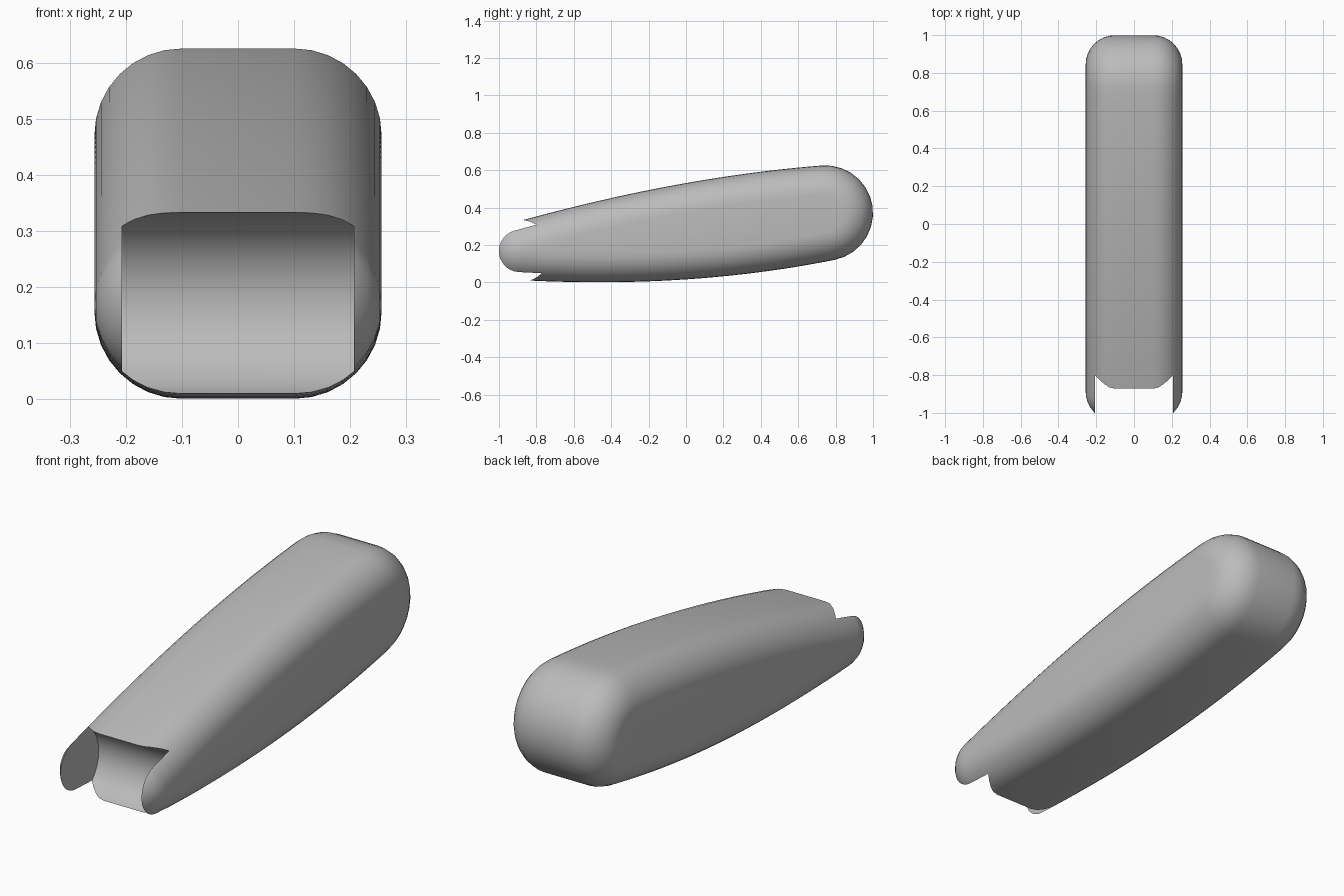
import bpy, bmesh, math
from mathutils import Vector

if "Cube" in bpy.data.objects:
    bpy.data.objects.remove(bpy.data.objects["Cube"])

R = 0.155                        # rounding radius of all edges
FLAT = 0.101                     # half width of the flat band
FRONT = Vector((-0.888, 0.168))  # centres of the end arcs, as (y, z)
BACK = Vector((0.745, 0.371))
BACK_R = 0.255


def normal(slope, side):
    """Outward unit normal of a line of this slope, side 1 is up."""
    return Vector((-slope, 1)).normalized() * side


def arc(centre, radius, n0, n1, steps):
    """Counter-clockwise arc as (point, normal) pairs."""
    a0, a1 = (math.atan2(n.y, n.x) for n in (n0, n1))
    if a1 < a0:
        a1 += math.tau
    out = []
    for i in range(steps + 1):
        a = a0 + (a1 - a0) * i / steps
        n = Vector((math.cos(a), math.sin(a)))
        out.append((centre + n * radius, n))
    return out


def bow(p, q, m0, m1, side, steps=24):
    """Bowed long side with given end slopes, inner points only."""
    out, span = [], q.x - p.x
    for i in range(1, steps):
        s = i / steps
        blend = s * s * (3 - 2 * s)
        z = p.y + (q.y - p.y) * blend + span * s * (1 - s) * (m0 * (1 - s) - m1 * s)
        slope = ((q.y - p.y) / span * 6 * s * (1 - s)
                 + m0 * (1 - s) * (1 - 3 * s) + m1 * s * (3 * s - 2))
        out.append((Vector((p.x + span * s, z)), normal(slope, side)))
    return out


# Side outline: bottom, back arc, top, front arc
LOW, HIGH = (-0.055, 0.2), (0.28, 0.08)
back = arc(BACK, BACK_R, normal(LOW[1], -1), normal(HIGH[1], 1), 14)
front = arc(FRONT, R, normal(HIGH[0], 1), normal(LOW[0], -1), 14)
bottom = bow(front[-1][0], back[0][0], *LOW, -1)
top = bow(front[0][0], back[-1][0], *HIGH, 1)
outline = bottom + back + top[::-1] + front

# Body: outline lofted across x with rounded edges
bm = bmesh.new()
STEPS = 8
angles = [math.pi / 2 * i / STEPS for i in range(STEPS + 1)]
stations = [(-1, a) for a in reversed(angles)] + [(1, a) for a in angles]
rings = []
for side, a in stations:
    x, inset = side * (FLAT + R * math.sin(a)), R * (1 - math.cos(a))
    rings.append([bm.verts.new((x, *(p - n * inset))) for p, n in outline])
count = len(outline)
for r0, r1 in zip(rings, rings[1:]):
    for i in range(count):
        j = (i + 1) % count
        bm.faces.new((r0[i], r0[j], r1[j], r1[i]))
bm.faces.new(rings[0])
bm.faces.new(rings[-1])
bmesh.ops.remove_doubles(bm, verts=bm.verts, dist=0.0005)
bmesh.ops.recalc_face_normals(bm, faces=bm.faces)
mesh = bpy.data.meshes.new("handle_body")
bm.to_mesh(mesh)
bm.free()
body = bpy.data.objects.new("handle_body", mesh)
bpy.context.collection.objects.link(body)

grey = bpy.data.materials.new("plain grey")
grey.use_nodes = True
grey.diffuse_color = (0.5, 0.5, 0.5, 1)
grey.node_tree.nodes["Principled BSDF"].inputs["Base Color"].default_value = (0.5, 0.5, 0.5, 1)
mesh.materials.append(grey)

# Round socket cut between the two front cheeks
bpy.ops.mesh.primitive_cylinder_add(vertices=64, radius=0.166, depth=0.414,
                                    location=(0, *FRONT), rotation=(0, math.pi / 2, 0))
cutter = bpy.context.object
cutter.name = "socket_cutter"
cutter.data.materials.append(grey)
cutter.hide_render = True

bpy.ops.object.select_all(action="DESELECT")
body.select_set(True)
bpy.context.view_layer.objects.active = body
cut = body.modifiers.new("socket", "BOOLEAN")
cut.operation = "DIFFERENCE"
cut.solver = "EXACT"
cut.object = cutter
bpy.ops.object.modifier_apply(modifier=cut.name)
bpy.data.objects.remove(cutter)
bpy.ops.object.shade_smooth_by_angle(angle=math.radians(35))
